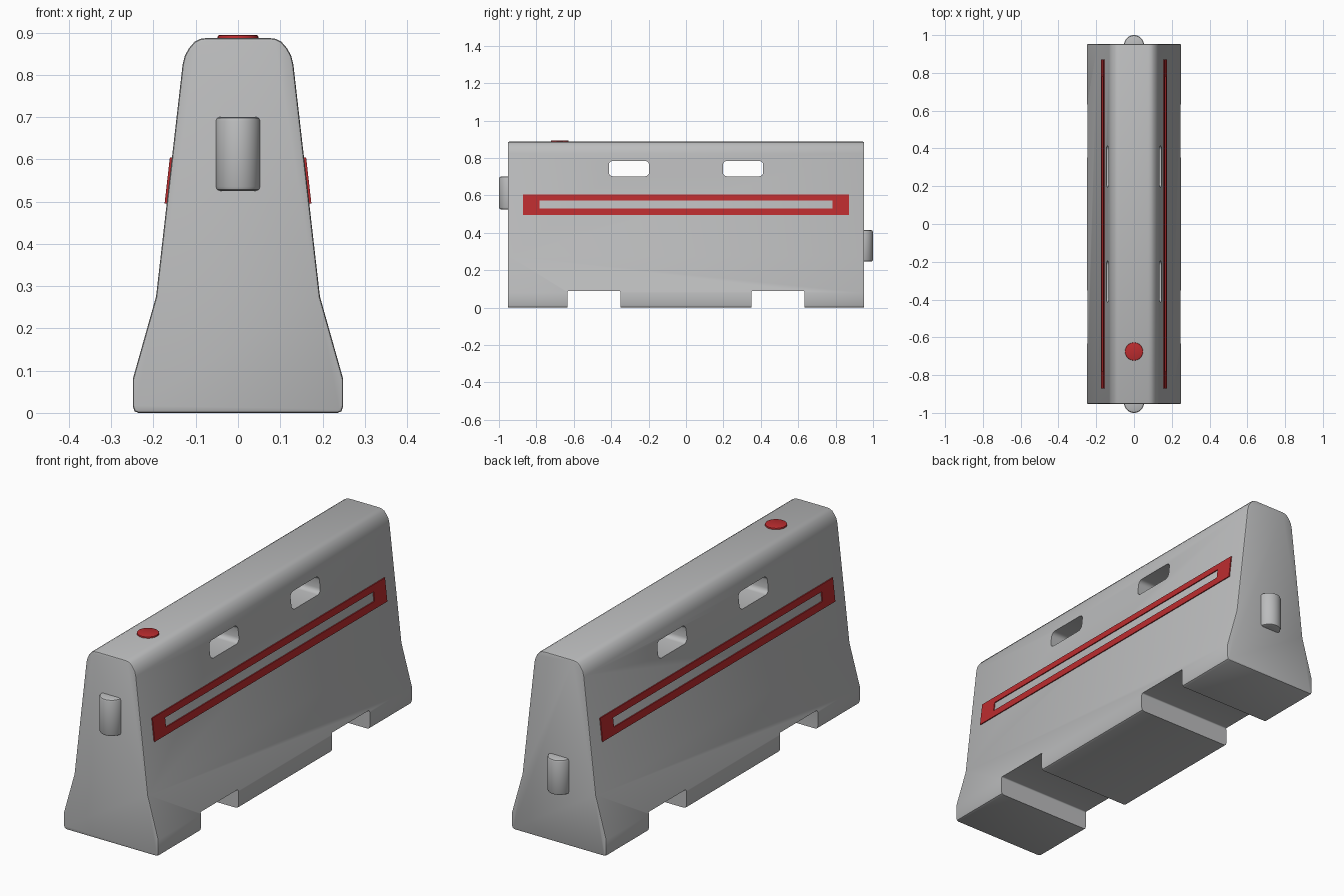
import bpy, bmesh, math

if "Cube" in bpy.data.objects:
    bpy.data.objects.remove(bpy.data.objects["Cube"])

def material(name, rgb):
    m = bpy.data.materials.new(name)
    m.diffuse_color = (*rgb, 1)
    m.use_nodes = True
    m.node_tree.nodes["Principled BSDF"].inputs["Base Color"].default_value = m.diffuse_color
    return m

GREY = material("light grey plastic", (0.5, 0.505, 0.51))
RED = material("red", (0.5, 0.025, 0.028))

def make(name, bm, mat, smooth=True):
    bmesh.ops.recalc_face_normals(bm, faces=bm.faces)
    me = bpy.data.meshes.new(name)
    bm.to_mesh(me)
    bm.free()
    ob = bpy.data.objects.new(name, me)
    bpy.context.collection.objects.link(ob)
    me.materials.append(mat)
    if smooth:
        bpy.ops.object.select_all(action='DESELECT')
        ob.select_set(True)
        bpy.context.view_layer.objects.active = ob
        bpy.ops.object.shade_smooth_by_angle(angle=math.radians(30))
    return ob

def box(name, centre, size, bevel_axis=None, radius=0.0):
    """Box whose edges along bevel_axis are rounded."""
    bm = bmesh.new()
    bmesh.ops.create_cube(bm, size=1)
    for v in bm.verts:
        v.co = [c + p * s for c, p, s in zip(centre, v.co, size)]
    if bevel_axis is not None:
        edges = [e for e in bm.edges
                 if abs(e.verts[0].co[bevel_axis] - e.verts[1].co[bevel_axis]) > 1e-4]
        bmesh.ops.bevel(bm, geom=edges, offset=radius, segments=4,
                        profile=0.5, affect='EDGES')
    return make(name, bm, GREY, smooth=False)

def cylinder(name, centre, radius, depth, mat, bevel):
    bm = bmesh.new()
    bmesh.ops.create_cone(bm, cap_ends=True, segments=32, radius1=radius,
                          radius2=radius, depth=depth)
    rims = [e for e in bm.edges if abs(e.verts[0].co.z - e.verts[1].co.z) < 1e-5]
    bmesh.ops.bevel(bm, geom=rims, offset=bevel, segments=2, profile=0.5,
                    affect='EDGES')
    bmesh.ops.translate(bm, verts=bm.verts, vec=centre)
    return make(name, bm, mat)

# Barrier body: half profile mirrored and extruded along y
half = [(0.236, 0.003), (0.245, 0.007), (0.249, 0.016), (0.249, 0.08),
        (0.194, 0.275), (0.131, 0.825), (0.126, 0.845), (0.116, 0.863),
        (0.103, 0.878), (0.09, 0.885), (0.075, 0.887)]
profile = half + [(-x, z) for x, z in reversed(half)]
END = 0.953
bm = bmesh.new()
face = bm.faces.new([bm.verts.new((x, -END, z - 0.003 * (z < 0.01)))
                     for x, z in profile])
ext = bmesh.ops.extrude_face_region(bm, geom=[face])
bmesh.ops.translate(bm, vec=(0, 2 * END, 0),
                    verts=[g for g in ext["geom"] if isinstance(g, bmesh.types.BMVert)])
rims = [e for e in bm.edges if abs(e.verts[0].co.y - e.verts[1].co.y) < 1e-5]
bmesh.ops.bevel(bm, geom=rims, offset=0.007, segments=2, profile=0.5, affect='EDGES')
body = make("barrier_body", bm, GREY, smooth=False)

# Forklift notches and rounded handle slots
cutters = []
for s in (-1, 1):
    cutters.append(box("notch_cutter", (0, s * 0.492, 0), (1, 0.282, 0.18), 0, 0.006))
    cutters.append(box("slot_cutter", (0, s * 0.305, 0.743), (1, 0.216, 0.082), 0, 0.022))
bpy.context.view_layer.objects.active = body
for c in cutters:
    mod = body.modifiers.new("cut", 'BOOLEAN')
    mod.operation, mod.solver, mod.object = 'DIFFERENCE', 'EXACT', c
    bpy.ops.object.modifier_apply(modifier=mod.name)
for c in cutters:
    bpy.data.objects.remove(c)
bpy.ops.object.select_all(action='DESELECT')
body.select_set(True)
bpy.ops.object.shade_smooth_by_angle(angle=math.radians(30))

# Connector lugs, one on each end at different heights
cylinder("front_lug", (0, -0.947, 0.613), 0.053, 0.175, GREY, 0.01)
cylinder("back_lug", (0, 0.947, 0.33), 0.053, 0.168, GREY, 0.01)

# Red filler cap
cylinder("filler_cap", (0, -0.675, 0.886), 0.048, 0.016, RED, 0.004)

# Red rectangular frames lying on the sloped sides
def wall_x(z):
    return 0.194 - (z - 0.275) * 0.063 / 0.55

def frame(name, side):
    bm = bmesh.new()
    def ring(y, z0, z1, out):
        return [bm.verts.new((side * (wall_x(z) + out), yy, z))
                for yy, z in ((-y, z0), (y, z0), (y, z1), (-y, z1))]
    rings = [ring(0.872, 0.495, 0.604, -0.003), ring(0.872, 0.495, 0.604, 0.005),
             ring(0.782, 0.529, 0.573, 0.005), ring(0.782, 0.529, 0.573, -0.003)]
    for r in range(4):
        a, b = rings[r], rings[(r + 1) % 4]
        for i in range(4):
            j = (i + 1) % 4
            bm.faces.new((a[i], a[j], b[j], b[i]))
    make(name, bm, RED, smooth=False)

frame("right_stripe_frame", 1)
frame("left_stripe_frame", -1)
